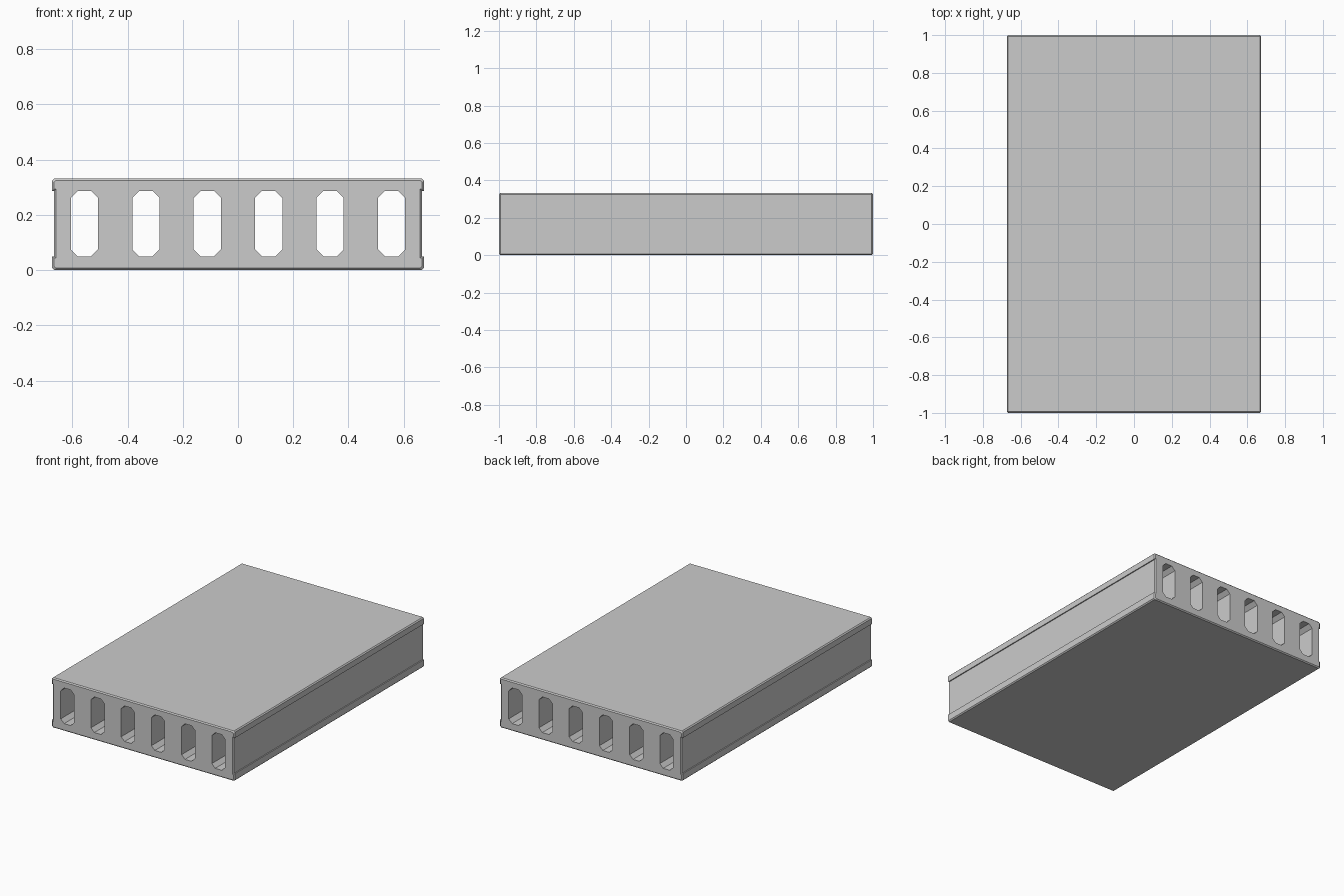
import bpy, bmesh

if "Cube" in bpy.data.objects:
    bpy.data.objects.remove(bpy.data.objects["Cube"])

HALF_W, HEIGHT, HALF_L = 0.673, 0.332, 1.0
RECESS_X, LOW, HIGH = 0.666, 0.05, 0.287   # shallow side channel
BEVEL = 0.007


def outline(d):
    """Cross-section of the slab, shrunk inward by d."""
    x, r = HALF_W - d, RECESS_X - d
    right = [(x - BEVEL, d), (x, d + BEVEL), (x, LOW - d), (r, LOW - d),
             (r, HIGH + d), (x, HIGH + d), (x, HEIGHT - d - BEVEL), (x - BEVEL, HEIGHT - d)]
    return right + [(-px, pz) for px, pz in reversed(right)]


def loft(bm, sections):
    """Join (y, profile) sections into a closed solid."""
    loops = [[bm.verts.new((x, y, z)) for x, z in pts] for y, pts in sections]
    for a, b in zip(loops, loops[1:]):
        for i in range(len(a)):
            j = (i + 1) % len(a)
            bm.faces.new((a[i], a[j], b[j], b[i]))
    bm.faces.new(loops[0])
    bm.faces.new(loops[-1])


def finish(bm, name):
    bmesh.ops.recalc_face_normals(bm, faces=bm.faces[:])
    mesh = bpy.data.meshes.new(name)
    bm.to_mesh(mesh)
    bm.free()
    obj = bpy.data.objects.new(name, mesh)
    bpy.context.collection.objects.link(obj)
    return obj


# Slab body with chamfered ends
bm = bmesh.new()
loft(bm, [(-HALF_L, outline(BEVEL)), (-HALF_L + BEVEL, outline(0)),
          (HALF_L - BEVEL, outline(0)), (HALF_L, outline(BEVEL))])
slab = finish(bm, "hollow_slab")

# Six octagonal cores running the full length
bm = bmesh.new()
w, c = 0.049, 0.025
for i in range(6):
    cx = (i - 2.5) * 0.2226
    core = [(w - c, LOW), (w, LOW + c), (w, HIGH - c), (w - c, HIGH)]
    core += [(-x, z) for x, z in reversed(core)]
    core = [(cx + x, z) for x, z in core]
    loft(bm, [(-1.1, core), (1.1, core)])
cutter = finish(bm, "core_cutter")
cutter.hide_render = True
cutter.display_type = 'WIRE'

# Cut the cores through the slab
cut = slab.modifiers.new("cores", 'BOOLEAN')
cut.operation = 'DIFFERENCE'
cut.solver = 'EXACT'
cut.object = cutter
